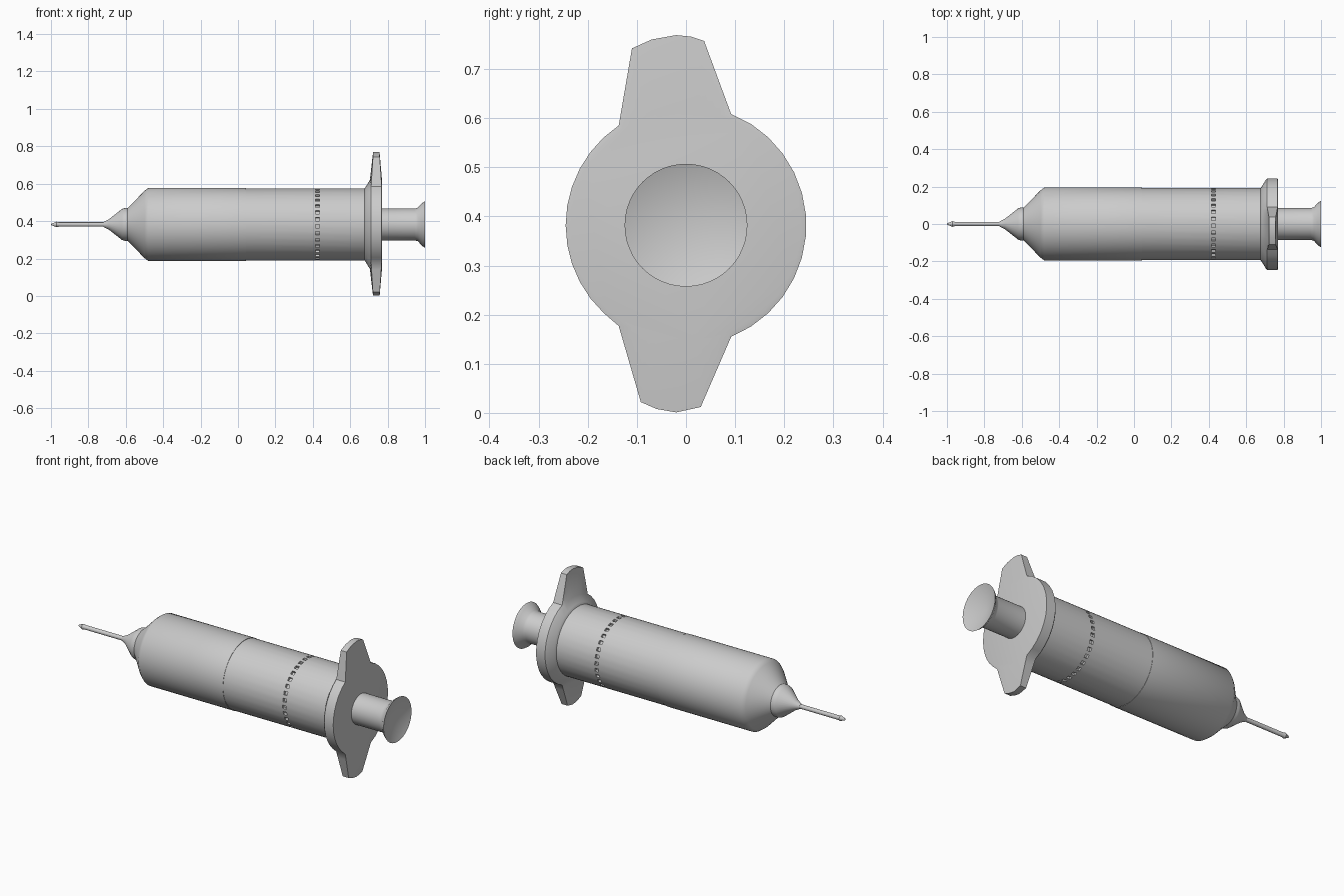
import bpy, bmesh
from math import sin, cos, pi, atan2, hypot, radians

if "Cube" in bpy.data.objects:
    bpy.data.objects.remove(bpy.data.objects["Cube"])

ZC = 0.382  # height of the syringe axis


def finish(bm, name, angle=30):
    bmesh.ops.recalc_face_normals(bm, faces=bm.faces[:])
    me = bpy.data.meshes.new(name)
    bm.to_mesh(me)
    bm.free()
    ob = bpy.data.objects.new(name, me)
    bpy.context.collection.objects.link(ob)
    ob.location.z = ZC
    bpy.ops.object.select_all(action='DESELECT')
    ob.select_set(True)
    bpy.context.view_layer.objects.active = ob
    bpy.ops.object.shade_smooth_by_angle(angle=radians(angle))
    return ob


def bridge(bm, a, b):
    n = len(a)
    return [bm.faces.new((a[i], a[(i + 1) % n], b[(i + 1) % n], b[i])) for i in range(n)]


def lathe(profile, segs):
    """Revolve (x, radius) points about the x axis; returns bmesh and face bands."""
    bm = bmesh.new()
    rings, bands = [], []
    for x, r in profile:
        if r == 0:
            rings.append([bm.verts.new((x, 0, 0))])
        else:
            rings.append([bm.verts.new((x, r * cos(2 * pi * i / segs), r * sin(2 * pi * i / segs)))
                          for i in range(segs)])
    for a, b in zip(rings, rings[1:]):
        if len(a) == 1 or len(b) == 1:
            tip, ring = (a[0], b) if len(a) == 1 else (b[0], a)
            bands.append([bm.faces.new((tip, ring[i], ring[(i + 1) % segs])) for i in range(segs)])
        else:
            bands.append(bridge(bm, a, b))
    return bm, bands


# needle
bm, _ = lathe([(-1, 0), (-0.995, 0.005), (-0.97, 0.015), (-0.96, 0.012), (-0.70, 0.012), (-0.70, 0)], 16)
finish(bm, "needle")

# needle hub
bm, _ = lathe([(-0.72, 0), (-0.72, 0.013), (-0.69, 0.028), (-0.62, 0.083), (-0.605, 0.088),
               (-0.57, 0.088), (-0.57, 0)], 32)
finish(bm, "needle_hub")

# front barrel with conical nose
bm, _ = lathe([(-0.60, 0), (-0.60, 0.08), (-0.585, 0.092), (-0.50, 0.180), (-0.48, 0.195),
               (0.042, 0.195), (0.042, 0)], 64)
finish(bm, "front_barrel", 45)

# rear barrel with a ring of small notches
bm, bands = lathe([(0.03, 0), (0.03, 0.193), (0.415, 0.193), (0.437, 0.193), (0.69, 0.193), (0.69, 0)], 64)
notches = bmesh.ops.extrude_discrete_faces(bm, faces=bands[2][::2])["faces"]
for v in {v for f in notches for v in f.verts}:
    v.co.y *= 0.93
    v.co.z *= 0.93
finish(bm, "rear_barrel")

# finger flange: round plate with two tapered wings
top = [(0.092, 0.226), (0.037, 0.375), (0.01, 0.384), (-0.02, 0.387), (-0.07, 0.378), (-0.11, 0.360), (-0.137, 0.203)]
bottom = [(-0.137, -0.205), (-0.092, -0.360), (-0.06, -0.374), (-0.02, -0.381), (0.03, -0.370), (0.092, -0.227)]


def arc(p, q, n):
    a, b = atan2(p[1], p[0]), atan2(q[1], q[0])
    if b < a:
        b += 2 * pi
    return [(0.245 * cos(a + (b - a) * i / n), 0.245 * sin(a + (b - a) * i / n)) for i in range(1, n)]


def edge(p, q, n=4):
    return [(p[0] + (q[0] - p[0]) * i / n, p[1] + (q[1] - p[1]) * i / n) for i in range(1, n)]


def wing(pts):
    return [pts[0]] + edge(*pts[:2]) + pts[1:-1] + edge(*pts[-2:]) + [pts[-1]]


outline = wing(top) + arc(top[-1], bottom[0], 12) + wing(bottom) + arc(bottom[-1], top[0], 13)
bm = bmesh.new()


def ring(x, limit, taper=0.0):
    out = []
    for y, z in outline:
        r = hypot(y, z)
        k = min(r, limit) / r
        t = max(0, r - 0.245) / 0.14
        out.append(bm.verts.new((x + taper * t, y * k, z * k)))
    return out


rings = [ring(0.675, 0.19), ring(0.685, 0.205), ring(0.705, 0.238), ring(0.712, 1, 0.010),
         ring(0.768, 1, -0.011), ring(0.77, 0.235)]
for a, b in zip(rings, rings[1:]):
    bridge(bm, a, b)
bm.faces.new(rings[0])
bm.faces.new(rings[-1])
finish(bm, "finger_flange", 40)

# plunger rod with flared, dished thumb cap
bm, _ = lathe([(0.74, 0), (0.74, 0.085), (0.945, 0.085), (0.962, 0.090), (0.985, 0.115), (1.0, 0.125), (0.955, 0)], 48)
finish(bm, "plunger", 45)
